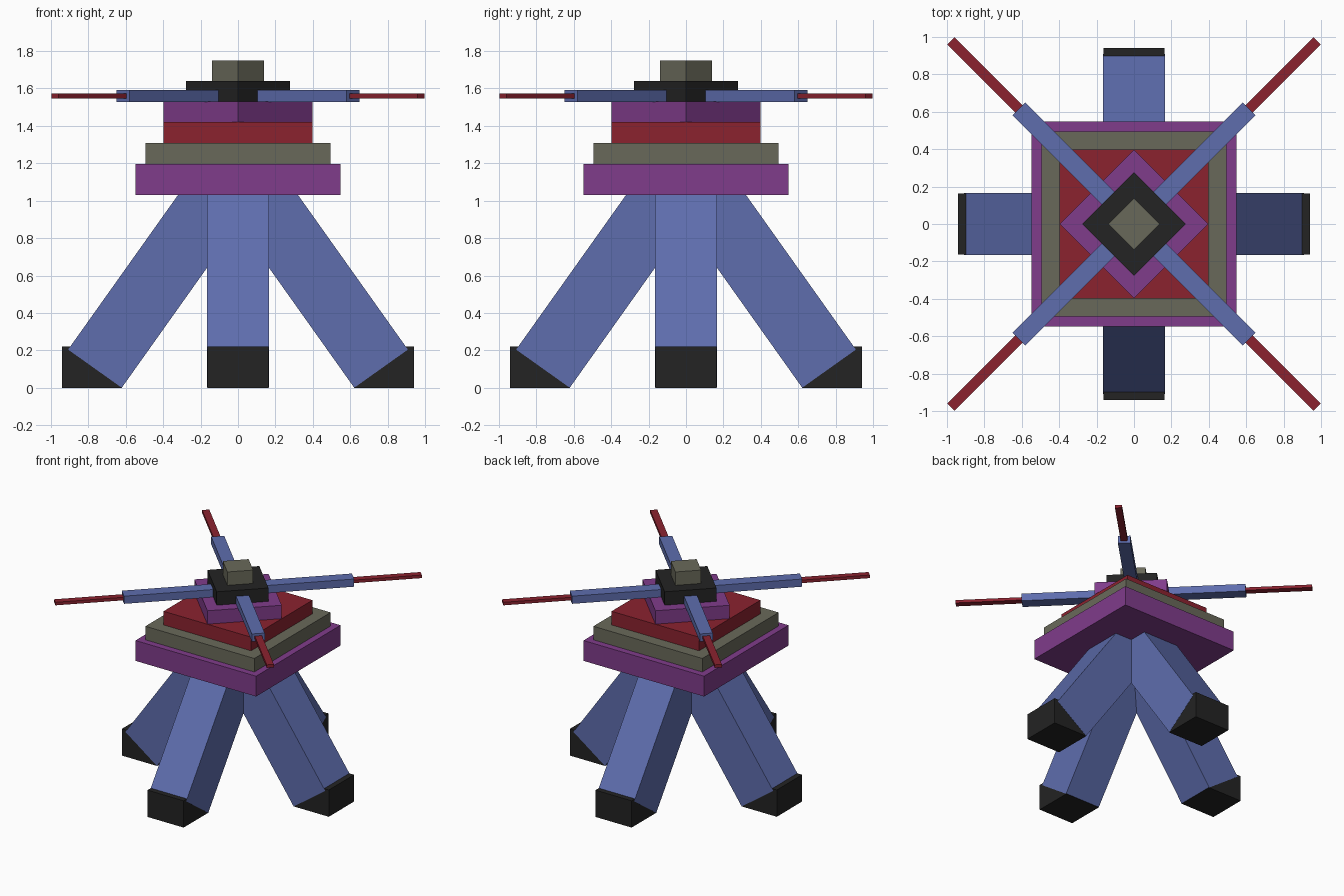
import bpy, math
from mathutils import Matrix, Vector

if "Cube" in bpy.data.objects:
    bpy.data.objects.remove(bpy.data.objects["Cube"])


def lin(c):
    c /= 255
    return c / 12.92 if c <= 0.04045 else ((c + 0.055) / 1.055) ** 2.4


def material(name, r, g, b):
    m = bpy.data.materials.new(name)
    m.diffuse_color = (lin(r), lin(g), lin(b), 1)
    m.use_nodes = True
    m.node_tree.nodes["Principled BSDF"].inputs["Base Color"].default_value = m.diffuse_color
    return m


BLUE = material("blue", 94, 109, 174)
PURPLE = material("purple", 128, 60, 139)
RED = material("red", 139, 34, 47)
GREY = material("olive grey", 105, 105, 90)
BLACK = material("black", 35, 35, 35)

CORNERS = [(x, y, z) for x in (-.5, .5) for y in (-.5, .5) for z in (-.5, .5)]
FACES = [(0, 1, 3, 2), (4, 6, 7, 5), (0, 4, 5, 1), (2, 3, 7, 6), (0, 2, 6, 4), (1, 5, 7, 3)]


def box(name, center, size, mat, tilt=0, turn=0):
    """Box tilted about y at its centre, then swung about the z axis."""
    m = (Matrix.Rotation(turn, 4, 'Z') @ Matrix.Translation(center)
         @ Matrix.Rotation(tilt, 4, 'Y'))
    verts = [m @ Vector((a * size[0], b * size[1], c * size[2])) for a, b, c in CORNERS]
    me = bpy.data.meshes.new(name)
    me.from_pydata(verts, [], FACES)
    me.materials.append(mat)
    ob = bpy.data.objects.new(name, me)
    bpy.context.collection.objects.link(ob)
    return ob


def layer(name, half, z0, z1, mat, turn=0):
    box(name, (0, 0, (z0 + z1) / 2), (2 * half, 2 * half, z1 - z0), mat, turn=turn)


# Stepped body: square layers, then layers turned to diamonds
Q = math.pi / 4
R2 = math.sqrt(2)
layer("body_base", 0.548, 1.03, 1.197, PURPLE)
layer("body_step", 0.495, 1.197, 1.308, GREY)
layer("body_top", 0.398, 1.308, 1.42, RED)
layer("turret_base", 0.397 / R2, 1.42, 1.53, PURPLE, Q)
layer("turret_hub", 0.277 / R2, 1.53, 1.64, BLACK, Q)
layer("turret_cap", 0.138 / R2, 1.64, 1.75, GREY, Q)

# Splayed legs with block feet
LEN, THICK = 1.15, 0.352
SLOPE = math.atan2(0.59, 0.83)
mid = (0.765 - math.sin(SLOPE) * LEN / 2, 0, 0.102 + math.cos(SLOPE) * LEN / 2)
for i, side in enumerate(("right", "back", "left", "front")):
    a = i * math.pi / 2
    box(side + "_leg", mid, (THICK, 0.33, LEN), BLUE, tilt=-SLOPE, turn=a)
    box(side + "_foot", (0.78, 0, 0.11), (0.32, 0.328, 0.22), BLACK, turn=a)

# Diagonal gun arms with thin barrels
for i, side in enumerate(("back_right", "back_left", "front_left", "front_right")):
    a = Q + i * math.pi / 2
    box(side + "_arm", (0.51, 0, 1.56), (0.72, 0.098, 0.063), BLUE, turn=a)
    box(side + "_barrel", (1.11, 0, 1.56), (0.55, 0.054, 0.025), RED, turn=a)
